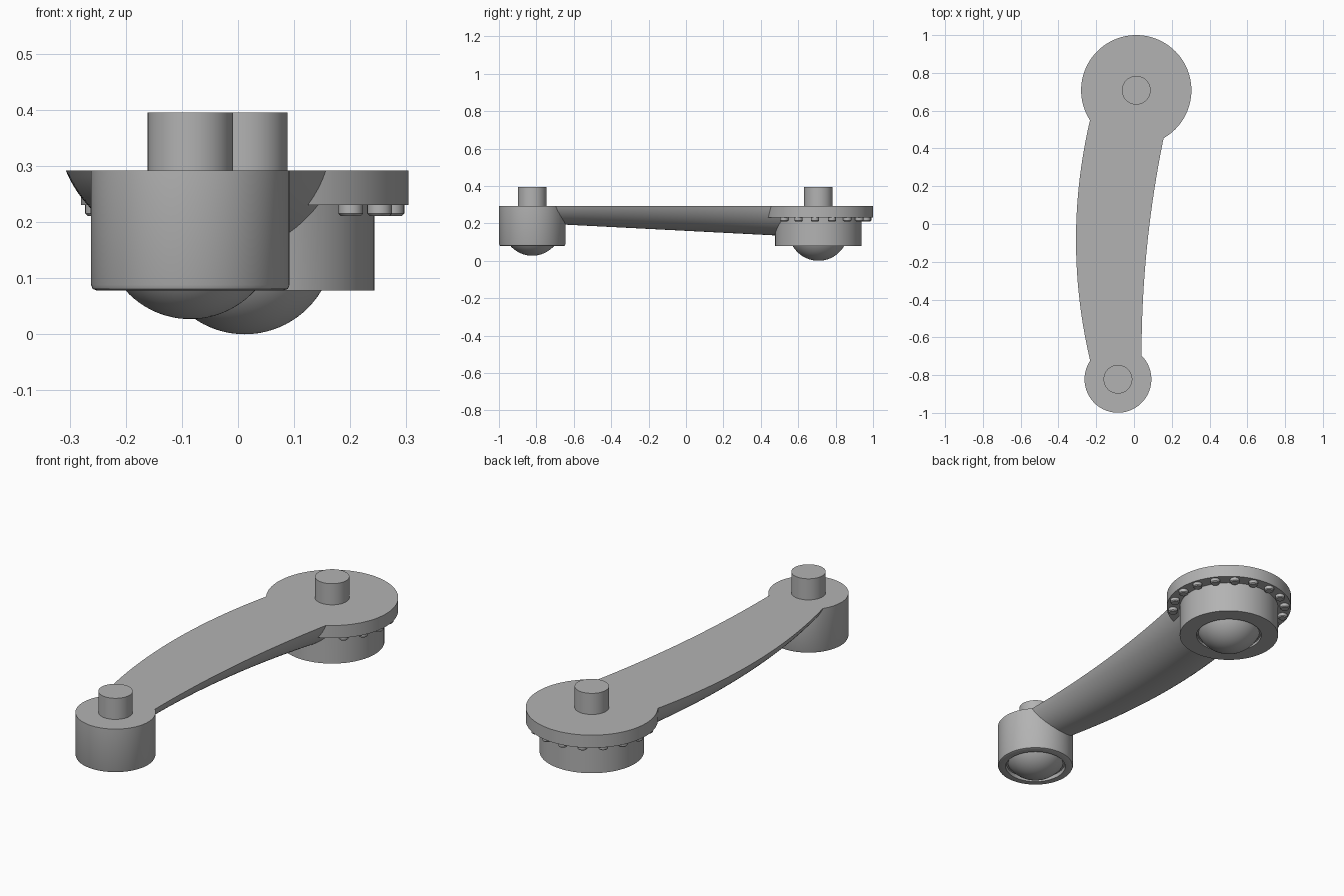
import bpy, bmesh, math

cube = bpy.data.objects.get("Cube")
if cube:
    bpy.data.objects.remove(cube, do_unlink=True)

grey = bpy.data.materials.new("metal grey")
grey.use_nodes = True
colour = (0.45, 0.45, 0.45, 1)
grey.diffuse_color = colour
grey.node_tree.nodes["Principled BSDF"].inputs["Base Color"].default_value = colour

TOP = 0.292      # flat upper face shared by arm and hubs
BASE = 0.078     # underside of the hubs
FRONT = (-0.085, -0.822)
REAR = (0.012, 0.708)


def finish(name, bm):
    bmesh.ops.recalc_face_normals(bm, faces=bm.faces)
    mesh = bpy.data.meshes.new(name)
    bm.to_mesh(mesh)
    bm.free()
    mesh.materials.append(grey)
    obj = bpy.data.objects.new(name, mesh)
    bpy.context.collection.objects.link(obj)
    return obj


def smooth(obj):
    bpy.ops.object.select_all(action='DESELECT')
    obj.select_set(True)
    bpy.context.view_layer.objects.active = obj
    bpy.ops.object.shade_smooth_by_angle(angle=math.radians(30))


def lathe(name, profile, centre, sides=96):
    """Turn an (r, z) profile that starts and ends on the axis."""
    bm = bmesh.new()
    x, y = centre
    rings = []
    for r, z in profile:
        if r < 1e-5:
            rings.append([bm.verts.new((x, y, z))])
        else:
            angles = [math.tau * i / sides for i in range(sides)]
            rings.append([bm.verts.new((x + r * math.cos(a), y + r * math.sin(a), z))
                          for a in angles])
    for a, b in zip(rings, rings[1:]):
        if len(a) == 1:
            bm.faces.new(b)
        elif len(b) == 1:
            for i in range(sides):
                bm.faces.new((a[i], a[(i + 1) % sides], b[0]))
        else:
            for i in range(sides):
                j = (i + 1) % sides
                bm.faces.new((a[i], a[j], b[j], b[i]))
    return finish(name, bm)


def dome(radius, low, rim):
    """Profile of a spherical cap, from its rim height down to its lowest point."""
    start = math.acos((low + radius - rim) / radius)
    steps = 14
    return [(radius * math.sin(start * (1 - i / steps)),
             low + radius - radius * math.cos(start * (1 - i / steps)))
            for i in range(steps + 1)]


# Hubs with a ball seated in a shallow groove below
front_hub = lathe("front_hub", [(0, TOP), (0.177, TOP), (0.177, 0.088), (0.174, 0.081),
                                (0.167, BASE), (0.14, BASE), (0.137, 0.095)]
                  + dome(0.156, 0.027, 0.095), FRONT)
rear_hub = lathe("rear_hub", [(0, TOP), (0.292, TOP), (0.292, 0.23), (0.231, 0.23),
                              (0.231, BASE), (0.152, BASE), (0.15, 0.09)]
                 + dome(0.159, 0, 0.09), REAR)


# Curved tapering arm: circular-arc belly under a flat top
def arm_section(y, count=32):
    left = -0.307 + (y + 0.085) ** 2 / 5.44
    right = 0.04 + 0.089 * (y + 0.69) ** 2
    half = (right - left) / 2
    depth = TOP - (0.160 - 0.0513 * y)
    radius = (half ** 2 + depth ** 2) / (2 * depth)
    spread = math.asin(half / radius)
    for i in range(count + 1):
        a = spread * (2 * i / count - 1)
        z = TOP - depth + radius * (1 - math.cos(a))
        yield (left + half + radius * math.sin(a), y, z)


bm = bmesh.new()
steps = 48
y0, y1 = -0.8, 0.68
loops = [[bm.verts.new(p) for p in arm_section(y0 + (y1 - y0) * k / steps)]
         for k in range(steps + 1)]
for a, b in zip(loops, loops[1:]):
    for i in range(len(a) - 1):
        bm.faces.new((a[i], a[i + 1], b[i + 1], b[i]))
    bm.faces.new((a[-1], a[0], b[0], b[-1]))
bm.faces.new(loops[0])
bm.faces.new(loops[-1])
arm = finish("arm_body", bm)

# Fuse arm and hubs into one casting
bpy.context.view_layer.objects.active = arm
for hub in (front_hub, rear_hub):
    mod = arm.modifiers.new("fuse", 'BOOLEAN')
    mod.operation = 'UNION'
    mod.solver = 'EXACT'
    mod.object = hub
    bpy.ops.object.modifier_apply(modifier=mod.name)
    bpy.data.objects.remove(hub, do_unlink=True)
smooth(arm)

# Pins on top
for name, centre in (("front_pin", FRONT), ("rear_pin", REAR)):
    smooth(lathe(name, [(0, 0.395), (0.076, 0.395), (0.076, TOP), (0, TOP)], centre, 64))

# Bolt heads under the rear flange, leaving out those buried in the arm
for i in range(13):
    a = math.radians(-44 + 20 * i)
    spot = (REAR[0] + 0.263 * math.cos(a), REAR[1] + 0.263 * math.sin(a))
    smooth(lathe(f"flange_bolt_{i + 1}", [(0, 0.235), (0.022, 0.235), (0.022, 0.215),
                                          (0.018, 0.211), (0, 0.211)], spot, 24))
